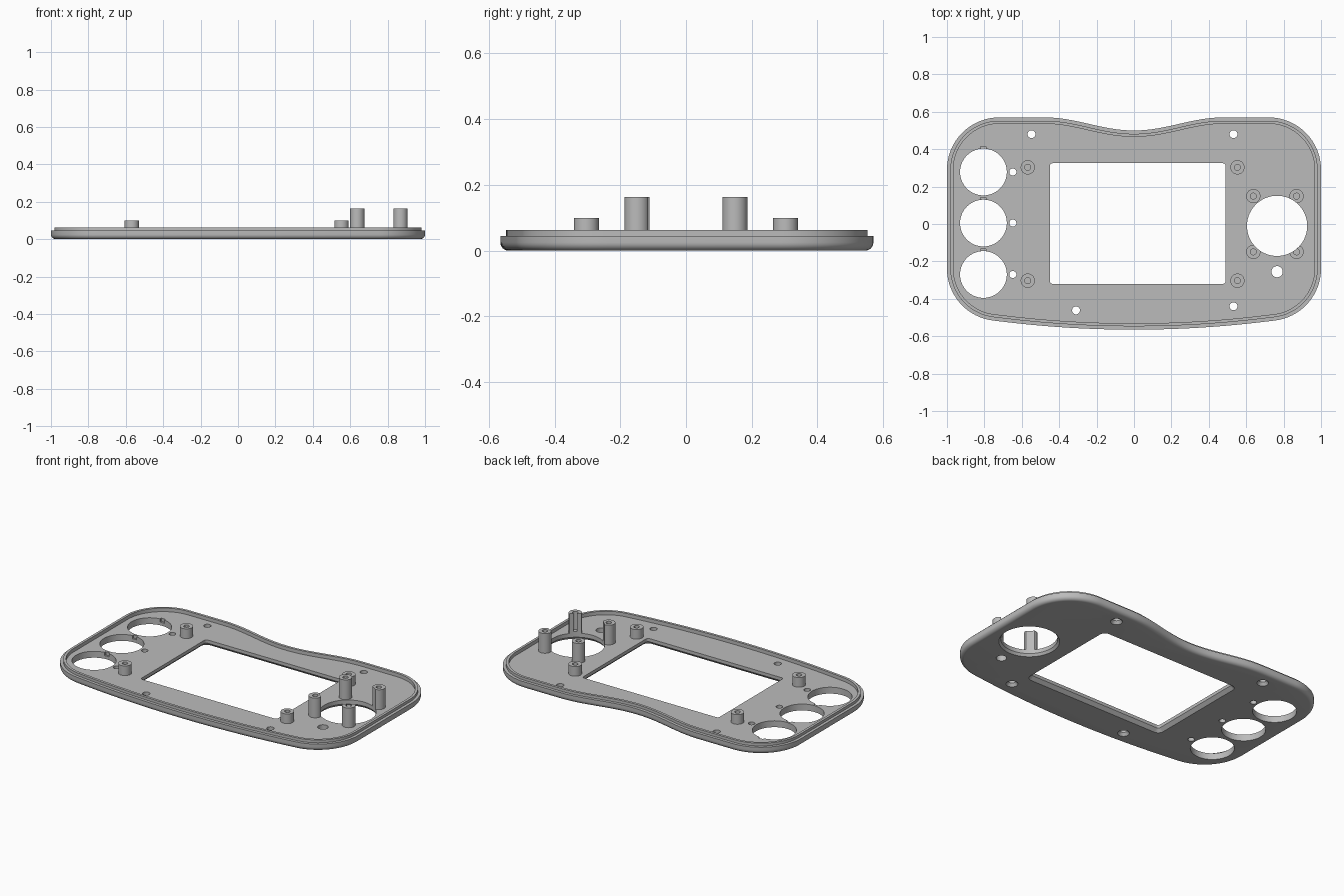
import bpy, bmesh, math
from mathutils import Vector

cube = bpy.data.objects.get("Cube")
if cube:
    bpy.data.objects.remove(cube, do_unlink=True)

grey = bpy.data.materials.new("plain grey")
grey.use_nodes = True
grey.diffuse_color = (0.5, 0.5, 0.5, 1)
grey.node_tree.nodes["Principled BSDF"].inputs["Base Color"].default_value = (0.5, 0.5, 0.5, 1)

FLOOR = 0.04


def circle(x, y, r, n=48):
    return [(x + r * math.cos(math.tau * i / n), y + r * math.sin(math.tau * i / n)) for i in range(n)]


def rounded_rect(x0, x1, y0, y1, r, n=6):
    pts = []
    corners = ((x1 - r, y1 - r), (x0 + r, y1 - r), (x0 + r, y0 + r), (x1 - r, y0 + r))
    for k, (cx, cy) in enumerate(corners):
        for i in range(n + 1):
            a = math.pi / 2 * (k + i / n)
            pts.append((cx + r * math.cos(a), cy + r * math.sin(a)))
    return pts


def body_outline():
    """Counter-clockwise outline: dipped top edge, round corners, bowed bottom edge."""
    half = []
    for i in range(25):
        x = 0.48 * i / 24
        half.append((x, 0.57 - 0.035 * (1 + math.cos(math.pi * x / 0.48))))
    r, cx = 0.28, 0.72
    for i in range(25):
        a = math.radians(90 - 90 * i / 24)
        half.append((cx + r * math.cos(a), 0.29 + r * math.sin(a)))
    for i in range(25):
        a = math.radians(-83 * i / 24)
        half.append((cx + r * math.cos(a), -0.238 + r * math.sin(a)))
    for i in range(1, 17):
        x = 0.754 * (1 - i / 16)
        half.append((x, -0.565 + 0.045 * (x / 0.72) ** 2))
    left = [(-x, y) for x, y in half[1:-1]]
    return left + half[::-1]


def inset(pts, d):
    out = []
    for i, p in enumerate(pts):
        t = (Vector(pts[(i + 1) % len(pts)]) - Vector(pts[i - 1])).normalized()
        out.append((p[0] - t.y * d, p[1] + t.x * d))
    return out


def add_stack(bm, rings):
    """Closed solid through a stack of (points, height) rings."""
    loops = [[bm.verts.new((x, y, z)) for x, y in pts] for pts, z in rings]
    n = len(loops[0])
    for a, b in zip(loops, loops[1:]):
        for i in range(n):
            j = (i + 1) % n
            bm.faces.new((a[i], a[j], b[j], b[i]))
    bm.faces.new(loops[0][::-1])
    bm.faces.new(loops[-1])


def make_object(name, stacks):
    bm = bmesh.new()
    for rings in stacks:
        add_stack(bm, rings)
    bmesh.ops.recalc_face_normals(bm, faces=bm.faces)
    mesh = bpy.data.meshes.new(name)
    bm.to_mesh(mesh)
    bm.free()
    mesh.materials.append(grey)
    obj = bpy.data.objects.new(name, mesh)
    bpy.context.collection.objects.link(obj)
    return obj


def cut(obj, cutters):
    for c in cutters:
        mod = obj.modifiers.new("cut", 'BOOLEAN')
        mod.operation, mod.solver, mod.object = 'DIFFERENCE', 'EXACT', c
    bpy.context.view_layer.update()
    deps = bpy.context.evaluated_depsgraph_get()
    obj.data = bpy.data.meshes.new_from_object(obj.evaluated_get(deps))
    obj.modifiers.clear()


# Faceplate with a rounded lower edge, a stepped rim and a recessed floor
outline = body_outline()
fillet = 0.025
profile = []
for i in range(7):
    a = math.pi / 2 * i / 6
    profile.append((fillet * (1 - math.sin(a)), fillet * (1 - math.cos(a))))
profile += [(0, 0.045), (0.018, 0.045), (0.018, 0.062), (0.034, 0.062), (0.034, FLOOR)]
plate = make_object("faceplate", [[(inset(outline, d), z) for d, z in profile]])

# Openings: screen window, thumbstick, buttons, indicators and screws
button_rows = (0.278, 0.005, -0.27)
screws = ((-0.548, 0.48), (0.532, 0.48), (0.532, -0.44), (-0.31, -0.462))
LOW, HIGH = -0.02, 0.2


def window(grow):
    return rounded_rect(-0.45 - grow, 0.49 + grow, -0.32 - grow, 0.325 + grow, 0.015 + grow)


stick = [(circle(0.765, -0.01, r, 72), z) for r, z in ((0.172, LOW), (0.172, 0), (0.161, 0.015), (0.161, HIGH))]
holes = [stick, [(window(g), z) for g, z in ((0.02, LOW), (0.02, 0), (0, 0.02), (0, HIGH))]]
for y in button_rows:
    holes.append([(circle(-0.805, y, 0.125, 64), z) for z in (LOW, HIGH)])
    holes.append([(circle(-0.648, y, 0.019, 24), z) for z in (LOW, HIGH)])
holes.append([(circle(0.765, -0.255, 0.03, 32), z) for z in (LOW, HIGH)])
for x, y in screws:
    holes.append([(circle(x, y, r, 32), z) for r, z in ((0.034, LOW), (0.034, 0), (0.021, 0.018), (0.021, HIGH))])
hole_cutter = make_object("hole_cutter", holes)

# Small key slots at the back of each button opening
slots = [[(rounded_rect(-0.82, -0.79, y + 0.1, y + 0.136, 0.001, 1), z) for z in (0.02, HIGH)] for y in button_rows]
slot_cutter = make_object("slot_cutter", slots)
cut(plate, [hole_cutter, slot_cutter])


# Hollow standoffs: four short for the screen, four tall for the thumbstick
def standoff(name, x, y, top):
    rings = ((0.038, FLOOR - 0.005), (0.038, top), (0.016, top), (0.016, FLOOR + 0.01))
    return make_object(name, [[(circle(x, y, r, 32), z) for r, z in rings]])


parts = [plate]
stick_cutter = make_object("stick_cutter", [stick])
for side, sx, tx in (("right", -0.568, 0.638), ("left", 0.553, 0.869)):
    for end, s in (("back", 1), ("front", -1)):
        parts.append(standoff(f"screen_standoff_{side}_{end}", sx, 0.303 * s, 0.1))
        tall = standoff(f"stick_standoff_{side}_{end}", tx, 0.149 * s, 0.163)
        cut(tall, [stick_cutter])
        parts.append(tall)

for cutter in (hole_cutter, slot_cutter, stick_cutter):
    bpy.data.objects.remove(cutter, do_unlink=True)

# Smooth shading with sharp edges kept
bpy.ops.object.select_all(action='DESELECT')
for p in parts:
    p.select_set(True)
bpy.context.view_layer.objects.active = plate
bpy.ops.object.shade_smooth_by_angle(angle=math.radians(30))
